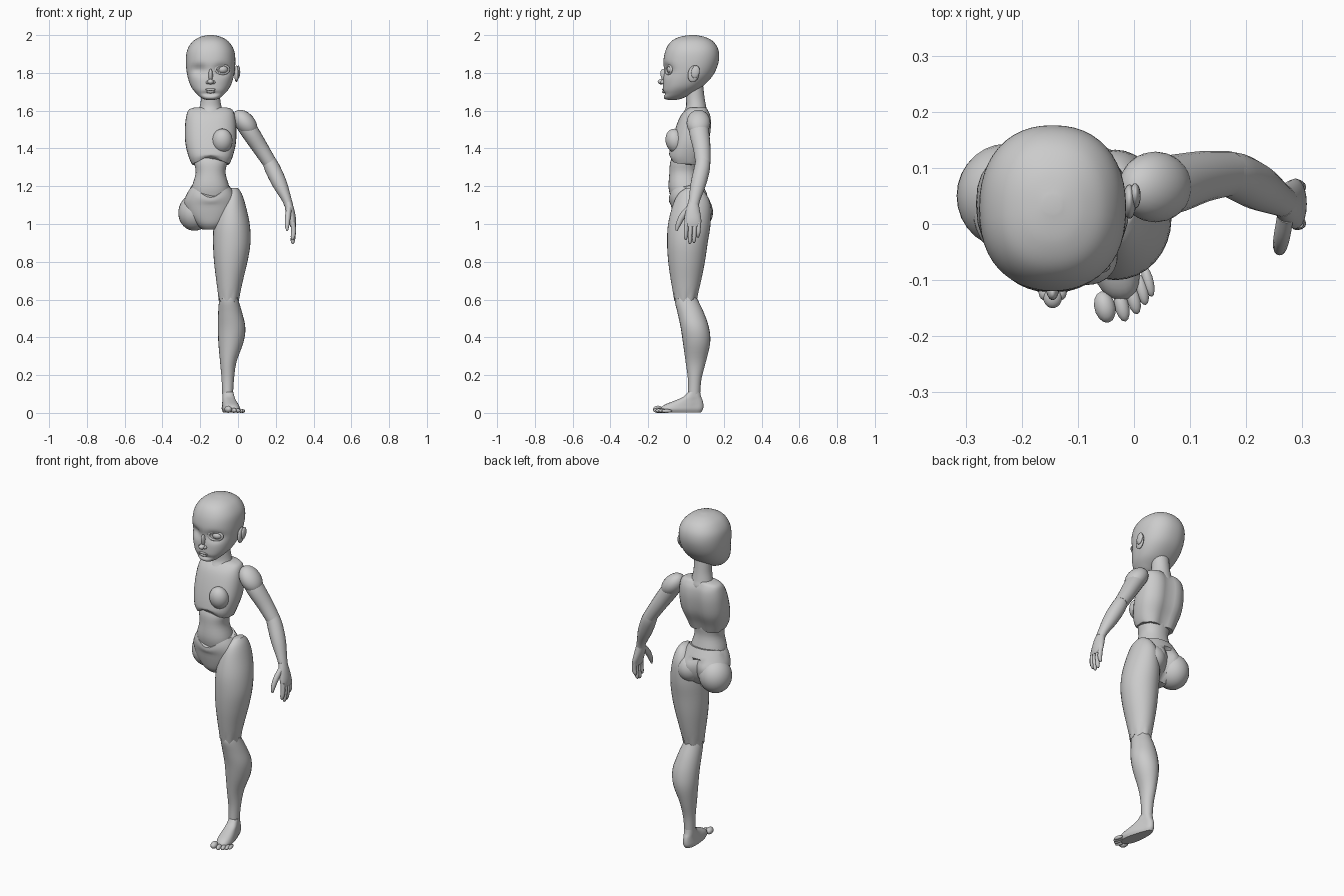
import bpy, bmesh, math
from mathutils import Vector, Matrix

cube = bpy.data.objects.get("Cube")
if cube:
    bpy.data.objects.remove(cube, do_unlink=True)

grey = bpy.data.materials.new("plain grey")
grey.use_nodes = True
COL = (0.6, 0.6, 0.6, 1)
grey.diffuse_color = COL
grey.node_tree.nodes["Principled BSDF"].inputs["Base Color"].default_value = COL

MID = -0.145  # centre line of the body


def finish(name, bm):
    bmesh.ops.recalc_face_normals(bm, faces=bm.faces)
    me = bpy.data.meshes.new(name)
    bm.to_mesh(me)
    bm.free()
    ob = bpy.data.objects.new(name, me)
    bpy.context.collection.objects.link(ob)
    me.materials.append(grey)
    bpy.ops.object.select_all(action='DESELECT')
    ob.select_set(True)
    bpy.context.view_layer.objects.active = ob
    bpy.ops.object.shade_smooth_by_angle(angle=math.radians(50))
    return ob


def spline(pts, steps):
    """Smooth curve through the given sections."""
    out = []
    for i in range(len(pts) - 1):
        p = [Vector(pts[min(max(i + k, 0), len(pts) - 1)]) for k in (-1, 0, 1, 2)]
        for s in range(steps):
            t = s / steps
            out.append(p[1] + 0.5 * t * (p[2] - p[0] + t * (2*p[0] - 5*p[1] + 4*p[2] - p[3]
                       + t * (3*(p[1] - p[2]) + p[3] - p[0]))))
    return out + [Vector(pts[-1])]


def loft(name, sections, n=24, steps=4, power=2.0, tilt=False, warp=None):
    """Skin over sections (x, y, z, radius across, radius deep)."""
    secs = spline(sections, steps)
    bm = bmesh.new()
    rings = []
    for i, s in enumerate(secs):
        c, u, v = Vector(s[:3]), Vector((1, 0, 0)), Vector((0, 1, 0))
        if tilt:
            t = (Vector(secs[min(i + 1, len(secs) - 1)][:3]) - Vector(secs[max(i - 1, 0)][:3])).normalized()
            u = v.cross(t).normalized()
            v = t.cross(u)
        ring = []
        for k in range(n):
            a = 2 * math.pi * k / n
            ca, sa = math.cos(a), math.sin(a)
            p = c + u * s[3] * math.copysign(abs(ca) ** (2 / power), ca) \
                  + v * s[4] * math.copysign(abs(sa) ** (2 / power), sa)
            ring.append(bm.verts.new(warp(p, a) if warp else p))
        rings.append(ring)
    for r, q in zip(rings, rings[1:]):
        for k in range(n):
            bm.faces.new((r[k], r[(k + 1) % n], q[(k + 1) % n], q[k]))
    for ring in (rings[0], rings[-1]):
        bm.faces.new(ring)
    return finish(name, bm)


def box(z, x0, x1, y0, y1):
    """Section given by its limits."""
    return ((x0 + x1) / 2, (y0 + y1) / 2, z, (x1 - x0) / 2, (y1 - y0) / 2)


def mid(z, half, y0, y1):
    return box(z, MID - half, MID + half, y0, y1)


def ball(name, loc, size, turn=0, axis='Y', seg=20):
    bm = bmesh.new()
    m = Matrix.Translation(loc) @ Matrix.Rotation(math.radians(turn), 4, axis) @ Matrix.Diagonal((*size, 1))
    bmesh.ops.create_uvsphere(bm, u_segments=seg, v_segments=seg // 2 + 2, radius=1, matrix=m)
    return finish(name, bm)


def bump(d, w):
    return math.exp(-(d / w) ** 2)


# Head, with eye sockets pressed into the face
def face(p, a):
    if p.y < 0:
        for side in (-1, 1):
            p.y += 0.025 * bump(p.x - MID - side * 0.062, 0.04) * bump(p.z - 1.815, 0.028)
        p.y += 0.012 * bump(p.z - 1.69, 0.012) * bump(p.x - MID, 0.05)
    return p


loft("head", [mid(1.657, .02, -.095, -.05), mid(1.665, .045, -.115, -.02), mid(1.69, .075, -.122, .03),
              mid(1.73, .105, -.122, .09), mid(1.79, .124, -.12, .145), mid(1.86, .131, -.12, .173),
              mid(1.92, .124, -.108, .172), mid(1.965, .096, -.08, .145), mid(1.99, .056, -.035, .1),
              mid(2.0, .015, .02, .05)], n=48, steps=6, power=2.25, warp=face)

# Facial features
ball("nose_bridge", (MID, -.113, 1.783), (.012, .02, .04), 18, 'X')
ball("nose_tip", (MID, -.13, 1.753), (.017, .02, .014))
for side in (-1, 1):
    ball("nostril", (MID + side * .014, -.122, 1.75), (.011, .014, .01))
ball("upper_lip", (MID, -.118, 1.712), (.028, .009, .007))
ball("lower_lip", (MID, -.117, 1.699), (.023, .01, .007))
ball("left_eye", (-.083, -.068, 1.818), (.032, .033, .025))


def ring(name, loc, rx, rz, thick, n=28):
    """Closed loop standing upright, facing the front."""
    bm = bmesh.new()
    loops = []
    for i in range(n):
        a = 2 * math.pi * i / n
        loop = []
        for k in range(8):
            b = math.pi * k / 4
            f = thick * math.cos(b)
            x = (rx + f) * math.cos(a)
            loop.append(bm.verts.new((loc[0] + x, loc[1] + thick * math.sin(b) + x * .4,
                                      loc[2] + (rz + f) * math.sin(a))))
        loops.append(loop)
    for i in range(n):
        r, q = loops[i], loops[(i + 1) % n]
        for k in range(8):
            bm.faces.new((r[k], r[(k + 1) % 8], q[(k + 1) % 8], q[k]))
    return finish(name, bm)


ring("left_eyelid", (-.083, -.092, 1.818), .035, .024, .006)
ball("left_ear", (-.008, .04, 1.795), (.012, .03, .045), -12, 'X')
ball("left_ear_rim", (.002, .05, 1.805), (.01, .022, .034), -12, 'X')

# Neck and collar
loft("neck", [mid(1.55, .04, -.038, .1), mid(1.585, .066, -.018, .115), mid(1.62, .058, 0, .107),
              mid(1.67, .05, 0, .098), mid(1.74, .05, 0, .09)])


# Chest: arched lower edge in front, groove along the spine
def ribs(p, a):
    d = bump(p.x - MID, .07)
    if p.y < .02 and p.z < 1.37:
        p.z += .045 * d * (1.37 - p.z) / .055
    if p.y > .04:
        p.y -= .018 * bump(p.x - MID, .035)
    return p


loft("chest", [mid(1.312, .1, -.082, .078), mid(1.36, .118, -.09, .095), mid(1.43, .134, -.078, .125),
               mid(1.51, .136, -.055, .138), mid(1.57, .129, -.03, .135), mid(1.605, .115, 0, .12),
               mid(1.618, .08, .02, .11)], n=32, power=2.5, warp=ribs)
ball("left_breast", (-.083, -.058, 1.44), (.054, .05, .065), 12, 'X', 28)

# Waist
loft("belly", [mid(1.12, .1, -.075, .09), mid(1.19, .1, -.092, .08), mid(1.27, .079, -.088, .062),
               mid(1.33, .088, -.083, .066), mid(1.38, .08, -.06, .06)], n=32, power=2.2)


# Hips: the front edge dips, the back has a cleft
def hips(p, a):
    if p.y < .03 and p.z > 1.1:
        p.z -= .07 * bump(p.x - MID, .08) * (p.z - 1.1) / .11
    if p.y > .05 and p.z < 1.15:
        p.y -= .03 * bump(p.x - MID, .025)
    return p


loft("pelvis", [mid(.972, .045, -.03, .05), mid(1.0, .08, -.055, .09), mid(1.05, .125, -.07, .125),
                mid(1.11, .142, -.082, .135), mid(1.16, .127, -.09, .112), mid(1.21, .102, -.09, .086)],
     n=40, power=2.2, warp=hips)
ball("right_buttock", (-.228, .05, 1.062), (.088, .093, .098), 8, 'Y', 28)
ball("left_buttock", (-.072, .05, 1.075), (.078, .09, .085), 0, 'Y', 28)


# Leg with a scalloped knee seam
def knee(p, a):
    if p.z < .625:
        p.z += .012 * math.sin(8 * a)
    return p


loft("left_thigh", [box(.6, -.102, .004, -.062, .056), box(.7, -.115, .026, -.08, .08),
                    box(.8, -.127, .05, -.094, .1), box(.9, -.132, .066, -.1, .115),
                    box(1.0, -.128, .062, -.095, .13), box(1.1, -.105, .04, -.07, .13),
                    box(1.16, -.075, .02, -.04, .105), box(1.19, -.04, 0, 0, .07)], n=32, warp=knee)
loft("left_shin", [box(.09, -.083, -.027, .01, .074), box(.18, -.087, -.021, .01, .082),
                   box(.27, -.095, -.008, -.002, .105), box(.37, -.104, .028, -.016, .128),
                   box(.45, -.106, .039, -.028, .122), box(.53, -.105, .022, -.045, .095),
                   box(.6, -.099, .001, -.06, .062), box(.64, -.085, -.012, -.045, .045)])


# Foot turned slightly outward and widening to the toes
def splay(p, a):
    k = max(0, .05 - p.y)
    p.x = -.055 + (p.x + .055) * (1 + 2.8 * k) + k * .17
    return p


loft("left_foot", [box(.003, -.084, -.026, -.125, .08), box(.02, -.09, -.02, -.135, .09),
                   box(.042, -.088, -.022, -.115, .092), box(.065, -.085, -.025, -.06, .088),
                   box(.085, -.084, -.026, -.015, .08), box(.11, -.082, -.028, .01, .075)],
     n=32, power=2.3, warp=splay)
toes = [(-.052, -.148, .019), (-.022, -.146, .013), (-.001, -.133, .012), (.014, -.117, .011), (.025, -.102, .01)]
for x, y, r in toes:
    ball("left_toe", (x, y, r), (r, .029, r), 14, 'Z', 14)

# Arm
ball("left_shoulder", (.038, .066, 1.535), (.052, .063, .08), -40, 'Y', 24)
loft("left_upper_arm", [(.02, .066, 1.55, .045, .05), (.065, .07, 1.485, .047, .053),
                        (.12, .084, 1.4, .042, .046), (.17, .09, 1.322, .037, .04)], n=20, tilt=True)
loft("left_forearm", [(.16, .09, 1.345, .034, .037), (.182, .085, 1.295, .041, .042),
                      (.22, .066, 1.215, .039, .041), (.256, .046, 1.135, .026, .031),
                      (.268, .04, 1.1, .023, .028)], n=20, tilt=True)

# Hand
loft("left_palm", [(.266, .04, 1.115, .02, .027), (.275, .036, 1.07, .024, .038),
                   (.287, .036, 1.02, .021, .045), (.292, .036, .985, .014, .042)], n=20, tilt=True)
for y, tip in ((.003, .915), (.025, .895), (.047, .9), (.068, .928)):
    loft("left_finger", [(.29, y, 1.01, .013, .012), (.294, y - .002, .965, .013, .011),
                         (.29, y - .004, tip + .015, .011, .01), (.287, y - .005, tip, .004, .004)],
         n=12, tilt=True)
loft("left_thumb", [(.27, .015, 1.08, .015, .018), (.264, -.02, 1.04, .015, .017),
                    (.26, -.042, .995, .012, .013), (.26, -.05, .965, .005, .005)], n=12, tilt=True)
